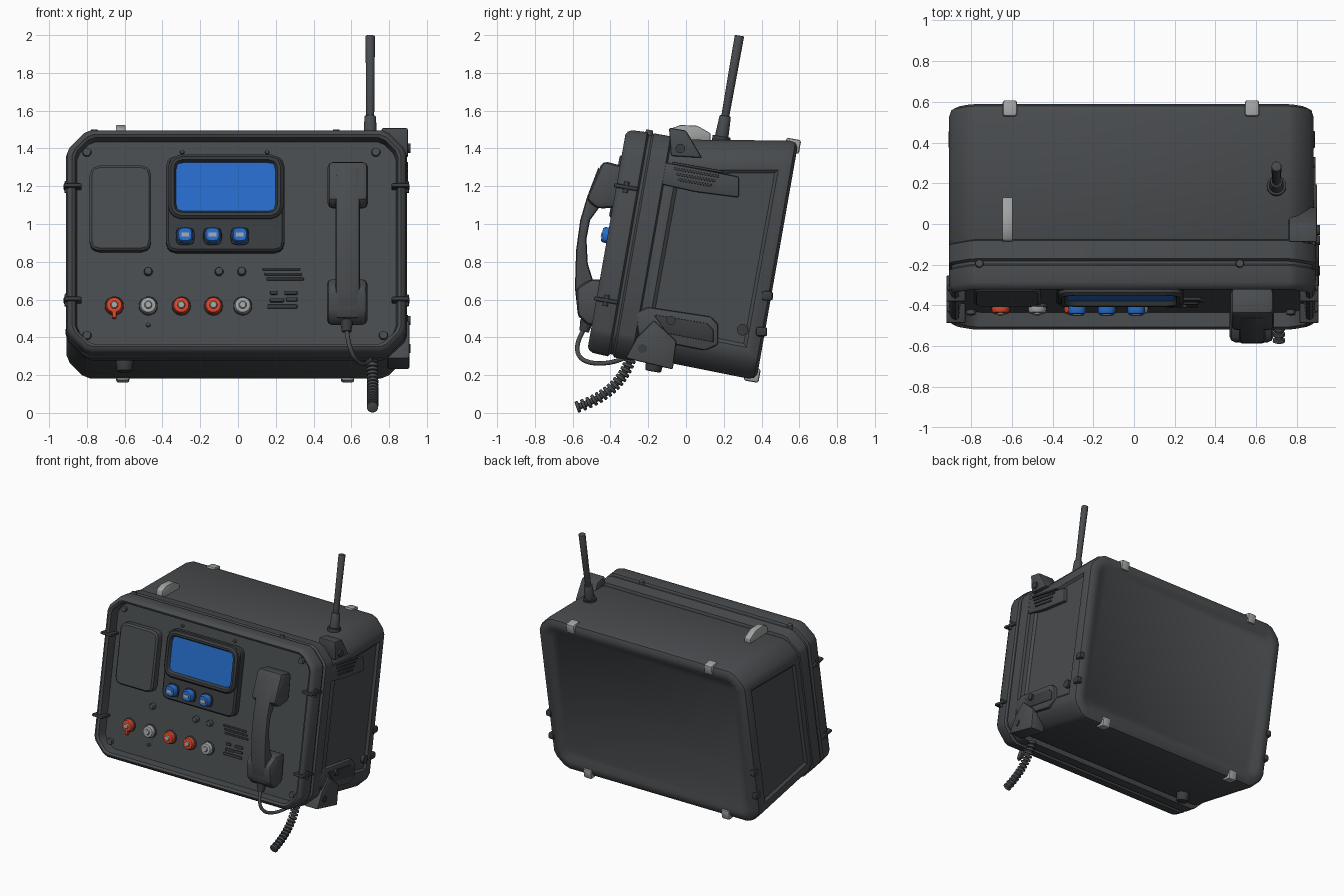
import bpy, bmesh, math
from mathutils import Matrix, Vector

cube = bpy.data.objects.get("Cube")
if cube:
    bpy.data.objects.remove(cube)

TILT = Matrix.Rotation(math.radians(-10), 4, 'X')   # whole case leans back


def material(name, rgb):
    m = bpy.data.materials.new(name)
    m.use_nodes = True
    m.diffuse_color = (*rgb, 1)
    m.node_tree.nodes["Principled BSDF"].inputs["Base Color"].default_value = (*rgb, 1)
    return m


CASE = material("case grey", (.066, .072, .077))
DARK = material("dark grey", (.042, .046, .05))
BLUE = material("screen blue", (.02, .15, .6))
RED = material("knob red", (.72, .06, .02))
METAL = material("light metal", (.36, .37, .37))


def F(h):
    """Height on the leaning front panel for a given true height."""
    return (h - .095) / .985


def finish(name, bm, mats, bevel=0, tilt=True):
    bmesh.ops.recalc_face_normals(bm, faces=bm.faces)
    if bevel:
        edges = [e for e in bm.edges if e.is_manifold and e.calc_face_angle(0) > .6]
        bmesh.ops.bevel(bm, geom=edges, offset=bevel, segments=2, profile=.5,
                        affect='EDGES', clamp_overlap=True)
    if tilt:
        bm.transform(TILT)
    me = bpy.data.meshes.new(name)
    bm.to_mesh(me)
    bm.free()
    for m in mats:
        me.materials.append(m)
    ob = bpy.data.objects.new(name, me)
    bpy.context.collection.objects.link(ob)
    bpy.ops.object.select_all(action='DESELECT')
    ob.select_set(True)
    bpy.context.view_layer.objects.active = ob
    bpy.ops.object.shade_smooth_by_angle(angle=math.radians(35))
    return ob


def box(name, mat, pos, size, bevel=.006, tilt=True):
    bm = bmesh.new()
    bmesh.ops.create_cube(bm, size=1, matrix=Matrix.Translation(pos) @ Matrix.Diagonal((*size, 1)))
    return finish(name, bm, [mat], bevel, tilt)


def rod(name, mat, a, b, r0, r1=None, bevel=0, tilt=True, seg=20):
    a, b = Vector(a), Vector(b)
    bm = bmesh.new()
    rot = (b - a).to_track_quat('Z', 'Y').to_matrix().to_4x4()
    bmesh.ops.create_cone(bm, cap_ends=True, segments=seg, radius1=r0,
                          radius2=r0 if r1 is None else r1, depth=(b - a).length,
                          matrix=Matrix.Translation((a + b) / 2) @ rot)
    return finish(name, bm, [mat], bevel, tilt)


def extrude(name, mat, yz, x0, x1, bevel=.01, tilt=False):
    bm = bmesh.new()
    face = bm.faces.new([bm.verts.new((x0, y, z)) for y, z in yz])
    new = bmesh.ops.extrude_face_region(bm, geom=[face])["geom"]
    bmesh.ops.translate(bm, vec=(x1 - x0, 0, 0),
                        verts=[v for v in new if isinstance(v, bmesh.types.BMVert)])
    return finish(name, bm, [mat], bevel, tilt)


def octagon(cx, hx, z0, z1, c, soft):
    """Rectangle with chamfered, slightly softened corners, as (x, z) pairs."""
    x0, x1 = cx - hx, cx + hx
    raw = [Vector(p) for p in ((x0 + c, z0), (x1 - c, z0), (x1, z0 + c), (x1, z1 - c),
                               (x1 - c, z1), (x0 + c, z1), (x0, z1 - c), (x0, z0 + c))]
    out = []
    for i, p in enumerate(raw):
        for q in (raw[i - 1], raw[(i + 1) % 8]):
            out.append(p + (q - p).normalized() * min(soft, (q - p).length * .3))
    return out


def loft_mesh(cx, hx, rings, c, soft):
    """Rings are (y, z0, z1, inset), joined and capped."""
    bm = bmesh.new()
    loops = []
    for y, z0, z1, ins in rings:
        pts = octagon(cx, hx - ins, z0 + ins, z1 - ins, max(c - .586 * ins, .01), soft)
        loops.append([bm.verts.new((p.x, y, p.y)) for p in pts])
    for a, b in zip(loops, loops[1:]):
        for i in range(len(a)):
            j = (i + 1) % len(a)
            bm.faces.new((a[i], a[j], b[j], b[i]))
    bm.faces.new(loops[0])
    return bm, bm.faces.new(loops[-1])


def plate(name, x0, x1, h0, h1, c, rings, mats):
    """Raised front plate; rings are (y, inset), the last cap takes the last material."""
    bm, cap = loft_mesh((x0 + x1) / 2, (x1 - x0) / 2,
                        [(y, F(h0), F(h1), i) for y, i in rings], c, .02)
    cap.material_index = len(mats) - 1
    return finish(name, bm, mats)


# Rear case, with sunken back and side panels
bm, cap = loft_mesh(-.013, .895, [(-.37, .25, 1.405, .02), (-.31, .25, 1.415, 0),
                    (.29, .236, 1.515, 0), (.322, .234, 1.52, .01), (.337, .234, 1.52, .035),
                    (.337, .234, 1.52, .08), (.318, .234, 1.52, .11)], .1, .025)
sides = [f for f in bm.faces if abs(f.normal.x) > .95 and f.calc_area() > .3]
cut = set(sides)
for f in sides:
    cut |= set(f.edges) | set(f.verts)
bmesh.ops.bisect_plane(bm, geom=list(cut), plane_co=(0, 0, 1.13), plane_no=(0, 0, 1))
low = [f for f in bm.faces if abs(f.normal.x) > .95 and f.calc_area() > .2
       and f.calc_center_median().z < 1.1]
bmesh.ops.recalc_face_normals(bm, faces=bm.faces)
bmesh.ops.inset_individual(bm, faces=low, thickness=.05, depth=0)
bmesh.ops.inset_individual(bm, faces=low, thickness=.025, depth=-.015)
finish("rear_case", bm, [CASE])

# Front frame with a groove, a rounded lip and the recessed control panel
profile = [(-.325, .02), (-.335, 0), (-.425, 0), (-.435, .014), (-.45, .014), (-.46, 0),
           (-.54, .004), (-.562, .015), (-.572, .032), (-.562, .048), (-.49, .058)]
bm, cap = loft_mesh(-.008, .902, [(y, .223, 1.428, i) for y, i in profile], .11, .02)
finish("front_frame", bm, [CASE])

# Clips around the frame sides
for x in (-.875, .86):
    for h in (1.2, .6):
        box("frame_clip", DARK, (x, -.52, F(h)), (.095, .13, .022), .008)
        rod("clip_pin", DARK, (x * 1.035, -.52, F(h) - .03), (x * 1.035, -.52, F(h) + .03), .014)

# Panel screws
for x, h, r in ((-.8, 1.39, .026), (.73, 1.39, .026), (-.8, .42, .026), (.77, .42, .026),
                (-.295, 1.39, .012), (.155, 1.39, .012), (-.475, .475, .012)):
    rod("panel_screw", CASE, (x, -.48, F(h)), (x, -.51, F(h)), r, r * .8)

# Blank cover and display console
plate("side_cover", -.785, -.46, .86, 1.31, .03, [(-.48, 0), (-.54, 0), (-.552, .012)], [CASE])
plate("display_console", -.38, .245, .855, 1.36, .03, [(-.48, 0), (-.54, 0), (-.552, .012)], [DARK])
plate("display", -.37, .24, 1.025, 1.365, .045,
      [(-.53, 0), (-.568, 0), (-.582, .014), (-.58, .03), (-.558, .042)], [DARK, BLUE])

# Blue push buttons with light marks
for x in (-.28, -.135, .01):
    plate("button_collar", x - .052, x + .052, .885, .985, .02, [(-.54, 0), (-.562, .005)], [DARK])
    plate("push_button", x - .043, x + .043, .895, .977, .02, [(-.55, 0), (-.59, 0), (-.602, .008)], [BLUE])
    box("button_mark", METAL, (x, -.603, F(.935)), (.04, .008, .022), 0)

# Round knobs
for x, mat, tip in ((-.655, RED, METAL), (-.475, METAL, METAL), (-.3, RED, METAL),
                    (-.13, RED, METAL), (.025, METAL, METAL)):
    z = F(.575)
    rod("knob_collar", CASE, (x, -.48, z), (x, -.505, z), .05, bevel=.004)
    rod("knob", mat, (x, -.5, z), (x, -.532, z), .047, .04, .004)
    rod("knob_cap", tip, (x, -.53, z), (x, -.54, z), .022, .016)
box("knob_pointer", RED, (-.655, -.515, F(.525)), (.022, .03, .04))

# Small toggles
for x in (-.475, -.1, .02):
    rod("toggle", CASE, (x, -.48, F(.757)), (x, -.52, F(.757)), .025, .02, .004, seg=12)

# Speaker slots and lower tab marks
for i in range(3):
    box("speaker_bar", DARK, (.24 + .01 * (i - 1), -.492, F(.77 - .026 * i)), (.2, .02, .014))
for x, h, w in ((.19, .645, .04), (.28, .645, .07), (.205, .605, .075), (.285, .61, .06),
                (.235, .572, .16)):
    box("speaker_tab", DARK, (x, -.492, F(h)), (w, .02, .02))

# Handset
extrude("handset_handle", CASE, [(-.46, 1.31), (-.525, 1.14), (-.56, 1.02), (-.582, .86), (-.588, .66),
        (-.57, .5), (-.5, .5), (-.495, .71), (-.52, .79), (-.527, .92), (-.508, 1.02), (-.45, 1.1)],
        .515, .645, .018)
extrude("handset_earpiece", CASE, [(-.44, 1.335), (-.31, 1.3), (-.34, 1.09), (-.47, 1.08), (-.53, 1.13)],
        .475, .688, .028)
extrude("handset_mouthpiece", CASE, [(-.583, .66), (-.575, .52), (-.52, .46), (-.42, .48), (-.39, .7),
        (-.5, .71)], .47, .685, .028)
rod("cord_socket", DARK, (.575, -.525, .49), (.575, -.54, .43), .035, .025, tilt=False)


def tube(name, pts, r):
    cu = bpy.data.curves.new(name, 'CURVE')
    cu.dimensions = '3D'
    cu.bevel_depth, cu.bevel_resolution, cu.resolution_u = r, 2, 6
    sp = cu.splines.new('NURBS')
    sp.points.add(len(pts) - 1)
    for p, co in zip(sp.points, pts):
        p.co = (*co, 1)
    sp.use_endpoint_u, sp.order_u = True, 4
    cu.materials.append(CASE)
    ob = bpy.data.objects.new(name, cu)
    bpy.context.collection.objects.link(ob)
    bpy.ops.object.select_all(action='DESELECT')
    ob.select_set(True)
    bpy.context.view_layer.objects.active = ob
    bpy.ops.object.convert(target='MESH')


# Thin cord and coiled tail
tube("handset_cord", [(.575, -.535, .45), (.58, -.58, .38), (.61, -.59, .28), (.67, -.45, .25),
                      (.71, -.33, .28), (.71, -.28, .32)], .012)
a, b, c = Vector((.71, -.29, .3)), Vector((.715, -.34, .11)), Vector((.712, -.572, .032))
curve = [a * (1 - t) ** 2 + b * 2 * t * (1 - t) + c * t * t for t in (i / 15 for i in range(16))]
tube("coil_core", curve, .017)
for p, q in zip(curve, curve[1:]):
    d = (q - p).normalized() * .009
    rod("coil_ring", CASE, q - d, q + d, .031, bevel=.005, tilt=False, seg=14)

# Antenna
rod("antenna_foot", DARK, (.7, -.068, 1.44), (.7, -.068, 1.475), .048)
rod("antenna_base", CASE, (.7, -.068, 1.45), (.7, -.068, 1.585), .037, .03, .005)
rod("antenna_rod", CASE, (.7, -.068, 1.57), (.7, -.068, 2.016), .021, .025, .005)

# Light corner clips on the rear edges and a strip on top
for x in (-.61, .58):
    box("top_rear_clip", METAL, (x, .31, 1.49), (.07, .08, .075), .012)
    box("bottom_rear_clip", METAL, (x, .31, .26), (.07, .08, .075), .012)
extrude("top_strip", METAL, [(-.09, 1.45), (-.08, 1.505), (-.03, 1.524), (.06, 1.52), (.13, 1.48),
        (.13, 1.44)], -.647, -.595, .006)

# Frame top studs and bottom foot
for x in (-.76, .52):
    rod("top_stud", CASE, (x, -.45, 1.4), (x, -.45, 1.442), .024, .018)
rod("bottom_foot", DARK, (-.6, -.21, .27), (-.6, -.21, .185), .05, .042, .008)

# Vent, brackets and grip on the left side
extrude("vent_plate", CASE, [(-.13, 1.33), (.28, 1.25), (.28, 1.14), (.05, 1.17), (-.13, 1.21)], .85, .893)
for i in range(4):
    box("vent_slot", DARK, (.89, -.165, 1.29 - .027 * i), (.02, .27 - .03 * i, .013), .003)
extrude("upper_bracket", CASE, [(-.09, 1.51), (.0, 1.495), (.085, 1.35), (-.08, 1.36)], .76, .9)
rod("upper_bracket_bolt", DARK, (.88, -.03, 1.4), (.914, -.03, 1.4), .025, tilt=False)
extrude("side_grip", CASE, [(-.27, .53), (-.2, .56), (.13, .51), (.17, .47), (.17, .36), (.1, .33),
        (-.25, .4)], .84, .895, .012)
extrude("grip_recess", DARK, [(-.17, .52), (.11, .475), (.145, .44), (.145, .375), (-.1, .42)], .88, .9, .004)
extrude("lower_bracket", CASE, [(-.32, .29), (-.07, .23), (-.05, .38), (-.17, .49), (-.26, .4)], .79, .908)
for y, z in ((-.08, .49), (-.23, .34)):
    rod("bracket_bolt", DARK, (.87, y, z), (.914, y, z), .024, tilt=False)
rod("side_screw", DARK, (.85, .3, .44), (.892, .3, .44), .03, tilt=False)

# Rear side studs on both sides
for x in (-.89, .868):
    for y, z in ((.4, .43), (.43, .62)):
        box("side_stud", DARK, (x, y, z), (.045, .06, .05), .012, False)
